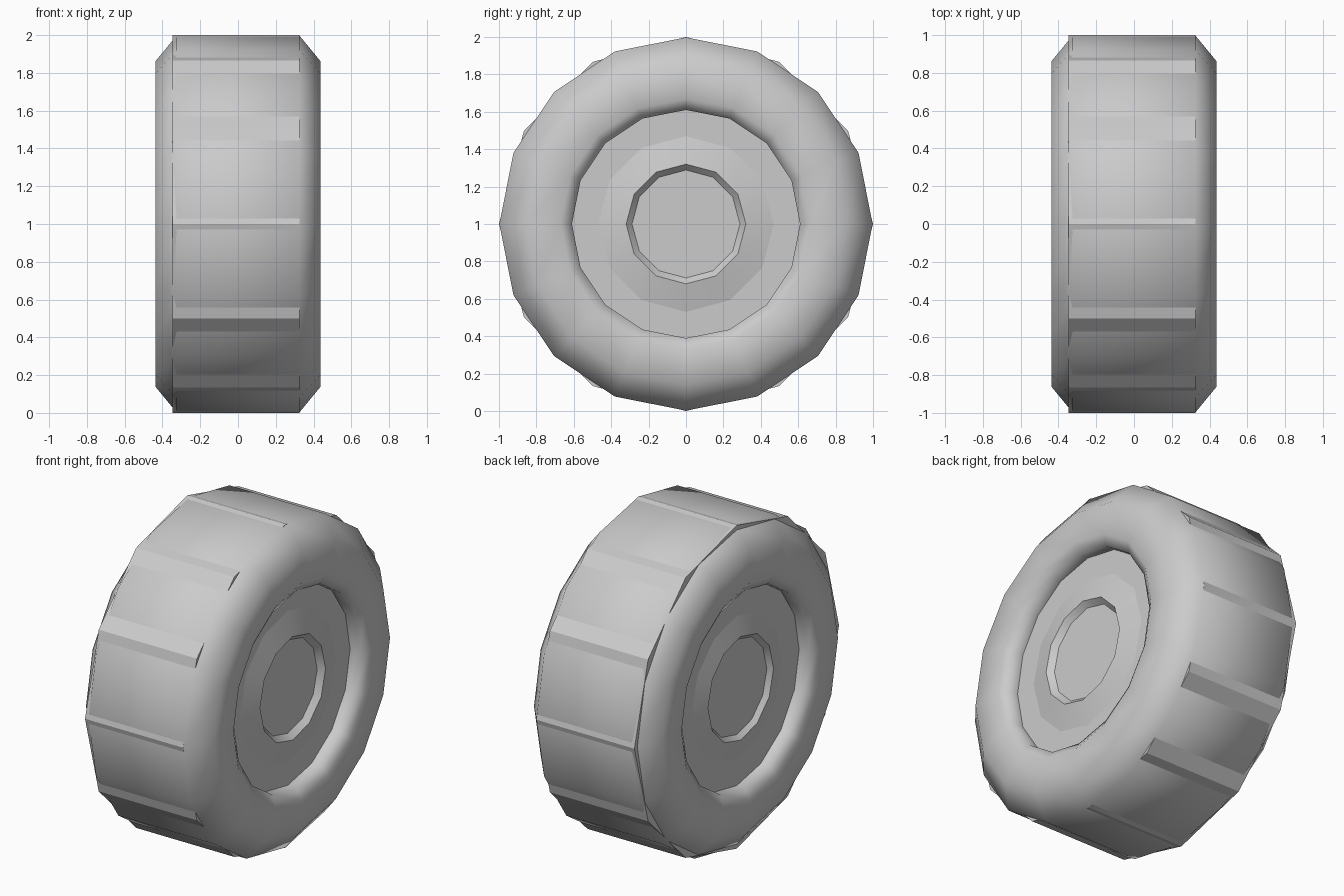
import bpy
import math
from mathutils import Vector

cube = bpy.data.objects.get("Cube")
if cube:
    bpy.data.objects.remove(cube, do_unlink=True)

grey = bpy.data.materials.new("plain grey")
grey.use_nodes = True
colour = (0.6, 0.6, 0.6, 1)
grey.diffuse_color = colour
grey.node_tree.nodes["Principled BSDF"].inputs["Base Color"].default_value = colour


def lathe(name, profile, sides, smooth_angle):
    """Turn (x, radius) points about the wheel axle; end points are capped."""
    verts, faces = [], []
    for x, r in profile:
        for i in range(sides):
            a = math.tau * i / sides
            verts.append(Vector((x, r * math.sin(a), 1 + r * math.cos(a))))
    for j in range(len(profile) - 1):
        for i in range(sides):
            k = (i + 1) % sides
            a, b = j * sides, (j + 1) * sides
            faces.append((a + i, b + i, b + k, a + k))
    last = (len(profile) - 1) * sides
    faces.append(tuple(range(sides)))
    faces.append(tuple(reversed(range(last, last + sides))))
    mesh = bpy.data.meshes.new(name)
    mesh.from_pydata(verts, [], faces)
    mesh.materials.append(grey)
    obj = bpy.data.objects.new(name, mesh)
    bpy.context.collection.objects.link(obj)
    bpy.ops.object.select_all(action="DESELECT")
    obj.select_set(True)
    bpy.context.view_layer.objects.active = obj
    bpy.ops.object.mode_set(mode="EDIT")
    bpy.ops.mesh.select_all(action="SELECT")
    bpy.ops.mesh.normals_make_consistent(inside=False)
    bpy.ops.object.mode_set(mode="OBJECT")
    bpy.ops.object.shade_smooth_by_angle(angle=math.radians(smooth_angle))
    return obj


def both_sides(half):
    """Mirror a half profile, listed from the outside face towards the middle."""
    return [(-x, r) for x, r in half] + [(x, r) for x, r in reversed(half)]


# Tyre with rounded shoulders, a sloped rim lip and a recessed disc on each side
lathe("tyre", both_sides([(0.34, 0.45), (0.34, 0.61), (0.40, 0.61),
                          (0.438, 0.67), (0.438, 0.86), (0.325, 0.998)]), 16, 60)

# Coarser drum whose corners poke through the tyre as tread ridges
lathe("tread_drum", [(-0.347, 1.0), (0.325, 1.0)], 12, 20)

# Raised hub with a sunken centre on each side
lathe("hub", both_sides([(0.325, 0.275), (0.375, 0.32), (0.34, 0.47)]), 12, 30)

# The hub centre is open, so the disc carries a matching well behind it
disc = bpy.data.objects["tyre"].data
for v in disc.vertices:
    if math.hypot(v.co.y, v.co.z - 1) < 0.5:
        v.co.x = math.copysign(0.34, v.co.x)
